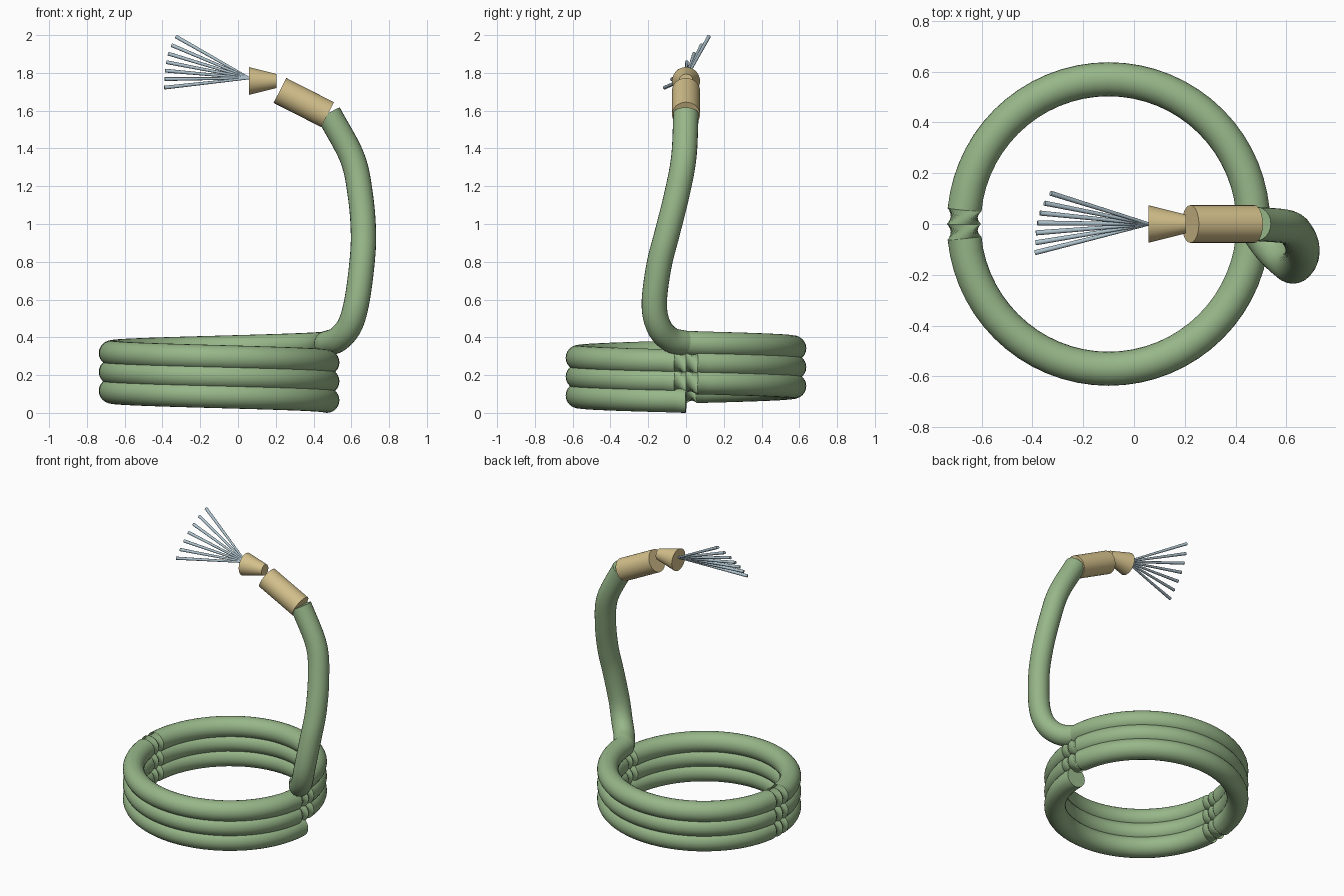
import bpy, bmesh
from math import sin, cos, pi, radians
from mathutils import Vector

if "Cube" in bpy.data.objects:
    bpy.data.objects.remove(bpy.data.objects["Cube"])


def material(name, rgb):
    m = bpy.data.materials.new(name)
    m.diffuse_color = (*rgb, 1)
    m.use_nodes = True
    m.node_tree.nodes["Principled BSDF"].inputs["Base Color"].default_value = m.diffuse_color
    return m


GREEN = material("green_rubber", (0.31, 0.47, 0.25))
BRASS = material("brass", (0.66, 0.53, 0.26))
WATER = material("water", (0.43, 0.55, 0.62))


def finish(name, bm, mat):
    bmesh.ops.recalc_face_normals(bm, faces=bm.faces)
    me = bpy.data.meshes.new(name)
    bm.to_mesh(me)
    bm.free()
    me.materials.append(mat)
    ob = bpy.data.objects.new(name, me)
    bpy.context.collection.objects.link(ob)
    bpy.ops.object.select_all(action='DESELECT')
    ob.select_set(True)
    bpy.context.view_layer.objects.active = ob
    bpy.ops.object.shade_smooth_by_angle(angle=radians(40))
    return ob


def sweep(name, path, radius, mat, sides=24):
    """Round tube along a path, rings squared up against the y axis."""
    bm = bmesh.new()
    rings = []
    last = len(path) - 1
    for i, p in enumerate(path):
        t = (path[min(i + 1, last)] - path[max(i - 1, 0)]).normalized()
        u = t.cross(Vector((0, 1, 0))).normalized()
        v = u.cross(t)
        rings.append([bm.verts.new(p + radius * (cos(a) * u + sin(a) * v))
                      for a in (2 * pi * k / sides for k in range(sides))])
    for a, b in zip(rings, rings[1:]):
        for k in range(sides):
            n = (k + 1) % sides
            bm.faces.new((a[k], a[n], b[n], b[k]))
    bm.faces.new(rings[0])
    bm.faces.new(rings[-1])
    return finish(name, bm, mat)


def rod(name, start, end, r1, r2, mat, sides=32):
    """Straight cylinder or cone between two points."""
    start, end = Vector(start), Vector(end)
    axis = end - start
    bm = bmesh.new()
    bmesh.ops.create_cone(bm, cap_ends=True, segments=sides, radius1=r1,
                          radius2=r2, depth=axis.length)
    rot = axis.to_track_quat('Z', 'Y').to_matrix()
    bmesh.ops.rotate(bm, verts=bm.verts, matrix=rot)
    bmesh.ops.translate(bm, verts=bm.verts, vec=(start + end) / 2)
    return finish(name, bm, mat)


def catmull(pts, steps=8):
    p = [2 * pts[0] - pts[1]] + pts + [2 * pts[-1] - pts[-2]]
    out = []
    for a, b, c, d in zip(p, p[1:], p[2:], p[3:]):
        for s in range(1, steps + 1):
            t = s / steps
            out.append(0.5 * (2 * b + (c - a) * t + (2 * a - 5 * b + 4 * c - d) * t ** 2
                              + (3 * b - a - 3 * c + d) * t ** 3))
    return out


# Hose: three coiled turns, then the rising neck
TURN, R, TUBE = 64, 0.57, 0.067
coil = [Vector((-0.1 + R * cos(2 * pi * i / TURN), -R * sin(2 * pi * i / TURN),
                TUBE + 0.1 * i / TURN)) for i in range(3 * TURN + 1)]
neck = [coil[-1]] + [Vector(c) for c in (
    (0.53, -0.085, 0.39), (0.59, -0.145, 0.46), (0.627, -0.168, 0.58),
    (0.655, -0.143, 0.78), (0.664, -0.10, 0.95), (0.648, -0.05, 1.15),
    (0.605, -0.012, 1.35), (0.48, 0, 1.585))]
sweep("hose", coil + catmull(neck), TUBE, GREEN)

# Brass coupling and flared nozzle
rod("coupling", (0.474, 0, 1.579), (0.222, 0, 1.707), 0.074, 0.074, BRASS)
rod("nozzle", (0.205, 0, 1.757), (0.057, 0, 1.757), 0.037, 0.074, BRASS)

# Fan of water jets
tips_x = (-0.39, -0.388, -0.386, -0.38, -0.37, -0.352, -0.328)
for i, x in enumerate(tips_x):
    tip = (x, -0.113 + 0.039 * i, 1.722 + 0.045 * i)
    rod(f"water_jet_{i + 1}", (0.06, 0, 1.772), tip, 0.006, 0.01, WATER, 12)
